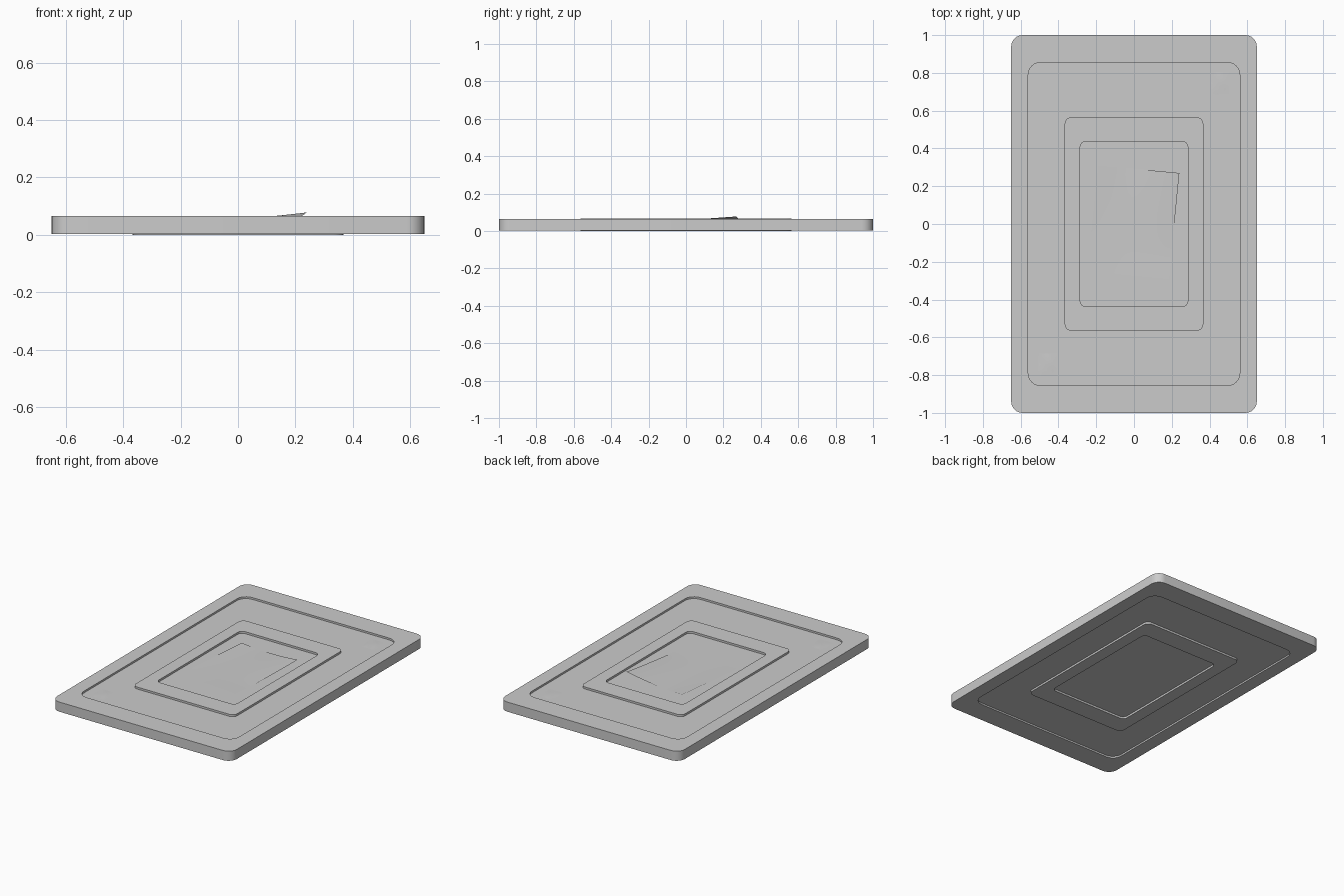
import bpy, bmesh, math
from mathutils import Vector

if "Cube" in bpy.data.objects:
    bpy.data.objects.remove(bpy.data.objects["Cube"])

TOP, RIM_LOW, RIM_HIGH, DEPTH = 0.066, 0.002, 0.065, 0.013


def rounded_ring(hx, hy, r, z, n=6):
    """Closed loop of points around a rounded rectangle."""
    pts = []
    for k, (sx, sy) in enumerate(((1, 1), (-1, 1), (-1, -1), (1, -1))):
        for i in range(n + 1):
            a = math.pi / 2 * (k + i / n)
            pts.append((sx * (hx - r) + r * math.cos(a), sy * (hy - r) + r * math.sin(a), z))
    return pts


def make_object(name, bm, angle=30):
    me = bpy.data.meshes.new(name)
    bm.to_mesh(me)
    bm.free()
    ob = bpy.data.objects.new(name, me)
    bpy.context.collection.objects.link(ob)
    bpy.ops.object.select_all(action='DESELECT')
    ob.select_set(True)
    bpy.context.view_layer.objects.active = ob
    bpy.ops.object.shade_smooth_by_angle(angle=math.radians(angle))
    return ob


def loft(name, rings):
    """Skin consecutive rings and cap both ends."""
    bm = bmesh.new()
    loops = [[bm.verts.new(p) for p in rounded_ring(*r)] for r in rings]
    for a, b in zip(loops, loops[1:]):
        for i in range(len(a)):
            j = (i + 1) % len(a)
            bm.faces.new((a[i], a[j], b[j], b[i]))
    bm.faces.new(loops[0][::-1])
    bm.faces.new(loops[-1])
    bmesh.ops.recalc_face_normals(bm, faces=bm.faces)
    return make_object(name, bm)


def sheet(name, corners, n, height):
    """Bent sheet between four corners; height(u, v) gives z."""
    ll, lr, ur, ul = [Vector(c) for c in corners]
    bm = bmesh.new()
    g = []
    for j in range(n + 1):
        v = j / n
        row = []
        for i in range(n + 1):
            u = i / n
            p = ll.lerp(lr, u).lerp(ul.lerp(ur, u), v)
            row.append(bm.verts.new((p.x, p.y, height(u, v))))
        g.append(row)
    for j in range(n):
        for i in range(n):
            bm.faces.new((g[j][i], g[j][i + 1], g[j + 1][i + 1], g[j + 1][i]))
    return make_object(name, bm, 60)


# Plate: stepped section, mirrored front to back
outer, panel = (0.65, 1.0, 0.06), (0.56, 0.855, 0.065)
frame, window = (0.367, 0.565, 0.035), (0.285, 0.437, 0.03)
floor = TOP - DEPTH
section = [(outer, RIM_HIGH), (panel, RIM_HIGH), (panel, floor), (frame, floor),
           (frame, TOP), (window, TOP), (window, floor)]
upper = [(*s, z) for s, z in section]
lower = [(*s, TOP - z if z != RIM_HIGH else RIM_LOW) for s, z in reversed(section)]
loft("plate", lower + upper)


# Curling paper sheet lying in the window
def curl(u, v):
    base = 0.006 * (1 - u) * v + 0.003 * u * (1 - v)
    lift = 0.025 * max(0, u - 0.25) ** 1.5 / 0.65 * max(0, v - 0.2) ** 1.5 / 0.716
    sag = 0.003 * math.sin(math.pi * u) * v
    return floor + max(0.0008, base + lift - sag)


sheet("paper_sheet", [(-0.25, -0.25), (0.185, -0.29), (0.24, 0.27), (-0.19, 0.31)], 20, curl)


# Small creased patches in two opposite corners of the panel
def crease(u, v):
    edge = math.sin(math.pi * u) * math.sin(math.pi * v)
    return floor + 0.0004 + 0.002 * edge * abs(math.sin(5 * u + 3 * v))


for s, name in ((1, "corner_patch_back"), (-1, "corner_patch_front")):
    x, y = s * 0.455, s * 0.745
    sheet(name, [(x - 0.05, y - 0.06), (x + 0.05, y - 0.06),
                 (x + 0.05, y + 0.06), (x - 0.05, y + 0.06)], 8, crease)
